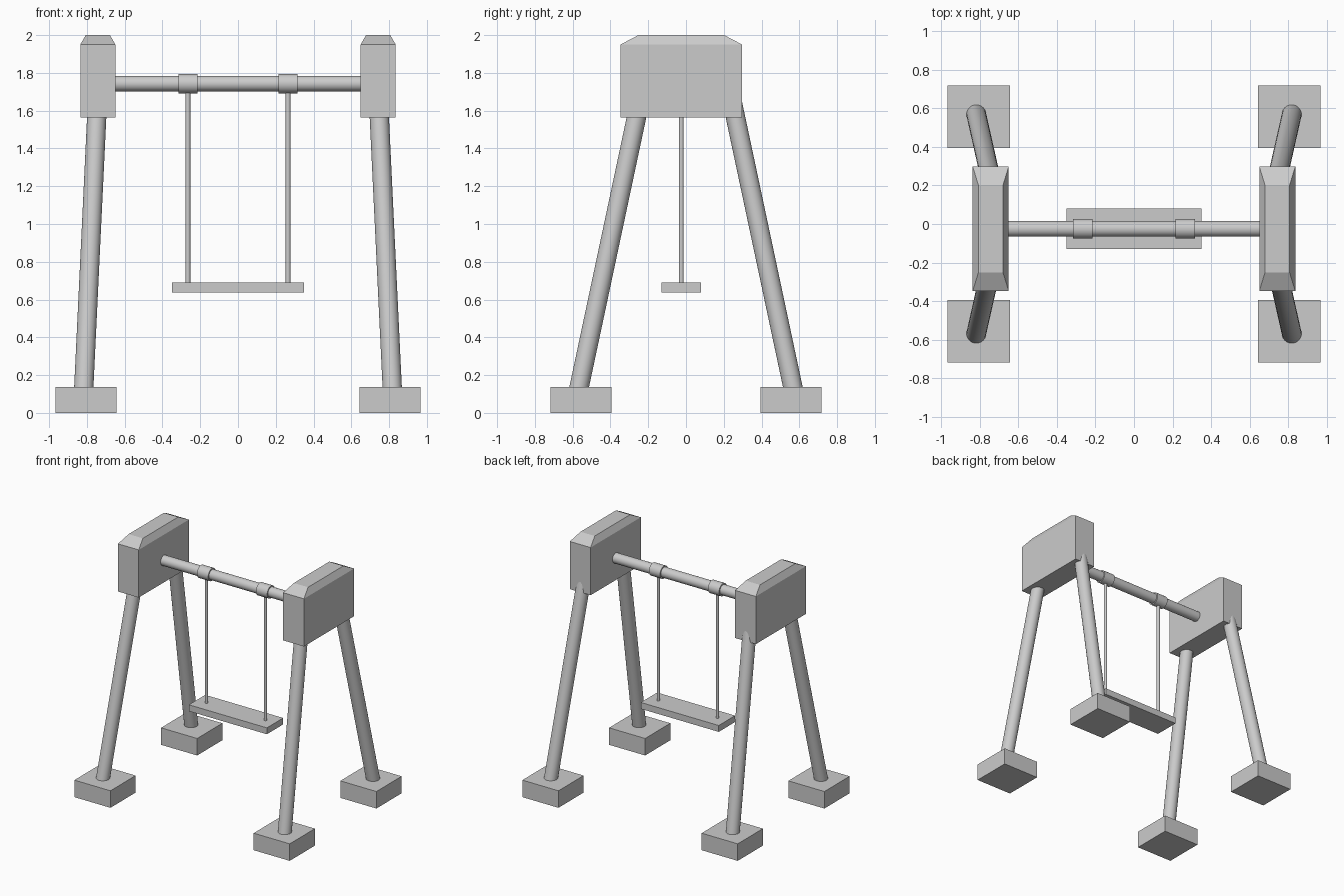
import bpy
import bmesh
from mathutils import Vector

if "Cube" in bpy.data.objects:
    bpy.data.objects.remove(bpy.data.objects["Cube"])

CY = -0.025    # y of the beam, swing and head blocks
BEAM_Z = 1.743


def box(name, lo, hi):
    bm = bmesh.new()
    bmesh.ops.create_cube(bm, size=1)
    lo, hi = Vector(lo), Vector(hi)
    for v in bm.verts:
        v.co = (lo + hi) / 2 + v.co * (hi - lo)
    me = bpy.data.meshes.new(name)
    bm.to_mesh(me)
    bm.free()
    ob = bpy.data.objects.new(name, me)
    bpy.context.collection.objects.link(ob)
    return ob


def rod(name, a, b, r, sides=32):
    a, b = Vector(a), Vector(b)
    d = b - a
    bpy.ops.mesh.primitive_cylinder_add(
        vertices=sides, radius=r, depth=d.length, location=(a + b) / 2,
        rotation=d.to_track_quat('Z', 'Y').to_euler())
    ob = bpy.context.object
    ob.name = name
    bpy.ops.object.shade_smooth_by_angle()
    return ob


for sx, side in ((-1, "left"), (1, "right")):
    # Head block with a tapered cap
    x = sx * 0.742
    head = box(side + "_head_block", (x - 0.093, CY - 0.322, 1.563), (x + 0.093, CY + 0.322, 1.95))
    bm = bmesh.new()
    bm.from_mesh(head.data)
    top = max(bm.faces, key=lambda f: f.calc_center_median().z)
    cap = bmesh.ops.extrude_discrete_faces(bm, faces=[top])["faces"][0]
    for v in cap.verts:
        v.co.x = x + (v.co.x - x) * 0.064 / 0.093
        v.co.y = CY + (v.co.y - CY) * 0.227 / 0.322
        v.co.z = 2.0
    bm.to_mesh(head.data)
    bm.free()

    # Splayed legs and footings
    for sy, end in ((-1, "front"), (1, "back")):
        rod(f"{side}_{end}_leg", (sx * 0.8205, sy * 0.584, 0.05), (sx * 0.744, sy * 0.244, 1.65), 0.051)
        fx, fy = sx * 0.805, sy * 0.556
        box(f"{side}_{end}_footing", (fx - 0.162, fy - 0.162, 0), (fx + 0.162, fy + 0.162, 0.138))

    # Beam collar and hanging rod
    hx = sx * 0.265
    rod(side + "_collar", (hx - 0.05, CY, BEAM_Z), (hx + 0.05, CY, BEAM_Z), 0.051)
    rod(side + "_hanging_rod", (hx, CY, 0.67), (hx, CY, BEAM_Z - 0.03), 0.0125, 16)

# Cross beam and seat
rod("cross_beam", (-0.7, CY, BEAM_Z), (0.7, CY, BEAM_Z), 0.041)
box("seat", (-0.35, CY - 0.105, 0.638), (0.35, CY + 0.105, 0.69))
